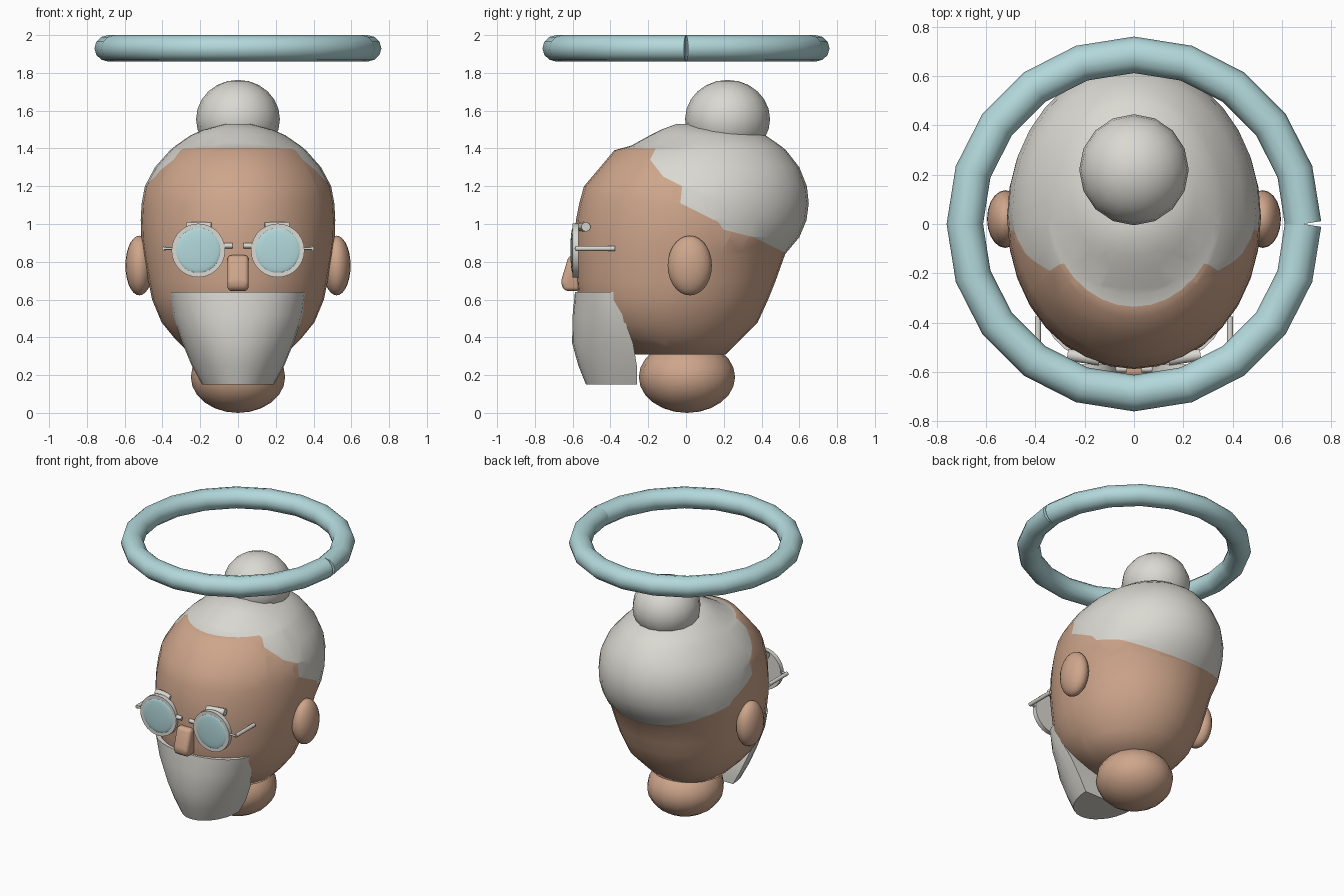
import bpy, bmesh, math
from mathutils import Vector

if "Cube" in bpy.data.objects:
    bpy.data.objects.remove(bpy.data.objects["Cube"], do_unlink=True)


def material(name, rgb):
    m = bpy.data.materials.new(name)
    m.use_nodes = True
    m.diffuse_color = (*rgb, 1)
    m.node_tree.nodes["Principled BSDF"].inputs["Base Color"].default_value = (*rgb, 1)
    return m


SKIN = material("skin", (0.62, 0.38, 0.26))
WHITE = material("off_white", (0.70, 0.69, 0.64))
BLUE = material("pale_blue", (0.45, 0.69, 0.71))


def smooth(obj, angle=50):
    bpy.ops.object.select_all(action="DESELECT")
    obj.select_set(True)
    bpy.context.view_layer.objects.active = obj
    bpy.ops.object.shade_smooth_by_angle(angle=math.radians(angle))


def finish(bm, name, *mats, angle=50):
    bmesh.ops.recalc_face_normals(bm, faces=bm.faces)
    mesh = bpy.data.meshes.new(name)
    bm.to_mesh(mesh)
    bm.free()
    obj = bpy.data.objects.new(name, mesh)
    bpy.context.collection.objects.link(obj)
    for m in mats:
        mesh.materials.append(m)
    smooth(obj, angle)
    return obj


def loft(rings):
    """Bridge closed rings of points and cap both ends."""
    bm = bmesh.new()
    rows = [[bm.verts.new(p) for p in ring] for ring in rings]
    n = len(rows[0])
    for a, b in zip(rows, rows[1:]):
        for i in range(n):
            j = (i + 1) % n
            bm.faces.new((a[i], a[j], b[j], b[i]))
    bm.faces.new(rows[0][::-1])
    bm.faces.new(rows[-1])
    return bm


def ellipsoid(name, centre, radii, mat, u=20, v=14):
    bm = bmesh.new()
    bmesh.ops.create_uvsphere(bm, u_segments=u, v_segments=v, radius=1)
    bmesh.ops.scale(bm, vec=radii, verts=bm.verts)
    bmesh.ops.translate(bm, vec=centre, verts=bm.verts)
    return finish(bm, name, mat, angle=80)


def rod(name, a, b, r, mat, segs=10):
    """Cylinder between two points."""
    a, b = Vector(a), Vector(b)
    bm = bmesh.new()
    bmesh.ops.create_cone(bm, cap_ends=True, segments=segs, radius1=r, radius2=r, depth=(b - a).length)
    bmesh.ops.rotate(bm, verts=bm.verts, matrix=(b - a).to_track_quat("Z", "Y").to_matrix())
    bmesh.ops.translate(bm, vec=(a + b) / 2, verts=bm.verts)
    return finish(bm, name, mat)


# Head with hair: height, half width, front y, back y
HEAD = [(0.31, 0.25, -0.27, 0.21), (0.40, 0.34, -0.42, 0.30), (0.48, 0.405, -0.52, 0.38),
        (0.60, 0.455, -0.57, 0.435), (0.70, 0.475, -0.58, 0.475), (0.84, 0.50, -0.588, 0.525),
        (0.93, 0.512, -0.588, 0.60), (1.02, 0.515, -0.583, 0.638), (1.11, 0.51, -0.565, 0.65),
        (1.20, 0.493, -0.54, 0.64), (1.30, 0.44, -0.455, 0.60), (1.39, 0.36, -0.38, 0.53),
        (1.415, 0.33, -0.29, 0.50), (1.47, 0.25, -0.19, 0.42), (1.50, 0.18, -0.13, 0.25),
        (1.53, 0.06, -0.05, 0.05)]
SEGS = 32
turn = [math.tau * i / SEGS for i in range(SEGS)]
bm = loft([[(w * math.cos(t), (f + b) / 2 + (b - f) / 2 * math.sin(t), z) for t in turn]
           for z, w, f, b in HEAD])

# Hairline across the side, as (y, z), cut into the surface
HAIRLINE = [(-0.9, 1.41), (-0.16, 1.40), (-0.19, 1.34), (-0.12, 1.25), (-0.02, 1.20),
            (-0.03, 1.11), (0.17, 1.01), (0.20, 0.97), (0.36, 0.93), (0.54, 0.84), (0.9, 0.82)]
for (y0, z0), (y1, z1) in zip(HAIRLINE, HAIRLINE[1:]):
    lo, hi = min(y0, y1) - 0.03, max(y0, y1) + 0.03
    near = [f for f in bm.faces if any(lo <= v.co.y <= hi for v in f.verts)
            or min(v.co.y for v in f.verts) < lo < max(v.co.y for v in f.verts)]
    geom = set(near)
    for f in near:
        geom.update(f.edges)
        geom.update(f.verts)
    bmesh.ops.bisect_plane(bm, geom=list(geom), plane_co=(0, y0, z0), plane_no=(0, z0 - z1, y1 - y0))


def in_hair(y, z):
    crossings = 0
    for (y0, z0), (y1, z1) in zip(HAIRLINE, HAIRLINE[1:]):
        if (y0 <= y) != (y1 <= y):
            crossings += z > z0 + (z1 - z0) * (y - y0) / (y1 - y0)
    return crossings % 2 == 1


for f in bm.faces:
    c = f.calc_center_median()
    f.material_index = int(in_hair(c.y, c.z))
finish(bm, "head", SKIN, WHITE)

ellipsoid("hair_bun", (0, 0.22, 1.555), (0.222, 0.225, 0.208), WHITE, 16, 12)
ellipsoid("neck", (0, 0.005, 0.19), (0.25, 0.255, 0.19), SKIN, 16, 12)

# Beard: height, half width, back y, front y
BEARD = [(0.15, 0.19, -0.26, -0.53), (0.25, 0.245, -0.26, -0.57), (0.37, 0.295, -0.28, -0.603),
         (0.52, 0.345, -0.335, -0.60), (0.64, 0.36, -0.37, -0.588)]
arc = [math.pi * i / 14 for i in range(15)]
bm = loft([[(w * math.cos(t), b + (f - b) * math.sin(t), z) for t in arc] for z, w, b, f in BEARD])
finish(bm, "beard", WHITE)

# Nose: wedge profile with rounded edges
profile = [(-0.56, 0.645), (-0.645, 0.645), (-0.664, 0.69), (-0.62, 0.835), (-0.56, 0.835)]
bm = loft([[(x, y, z) for y, z in profile] for x in (-0.056, 0.056)])
bmesh.ops.bevel(bm, geom=bm.edges[:], offset=0.022, segments=3, affect="EDGES", profile=0.5)
finish(bm, "nose", SKIN)

# Paired parts: ears, brows and spectacles
for side, s in (("left", 1), ("right", -1)):
    ellipsoid(side + "_ear", (s * 0.522, 0.02, 0.78), (0.074, 0.117, 0.158), SKIN)
    rod(side + "_eyebrow", (s * 0.14, -0.55, 0.985), (s * 0.27, -0.53, 0.985), 0.025, WHITE)
    rod(side + "_rim", (s * 0.21, -0.57, 0.86), (s * 0.21, -0.602, 0.86), 0.142, WHITE, 28)
    ellipsoid(side + "_lens", (s * 0.21, -0.60, 0.86), (0.12, 0.012, 0.12), BLUE, 24, 12)
    rod(side + "_temple", (s * 0.39, -0.585, 0.87), (s * 0.39, -0.375, 0.87), 0.013, WHITE)
    rod(side + "_hinge", (s * 0.34, -0.583, 0.87), (s * 0.392, -0.583, 0.87), 0.007, WHITE)
    rod(side + "_bridge", (s * 0.03, -0.588, 0.885), (s * 0.09, -0.588, 0.885), 0.014, WHITE)

# Halo: open twenty-sided tube whose ends meet in a thin outer notch
curve = bpy.data.curves.new("halo", "CURVE")
curve.dimensions = "3D"
curve.bevel_depth = 0.074
curve.bevel_resolution = 4
curve.use_fill_caps = True
spline = curve.splines.new("POLY")
spline.points.add(20)
for i, p in enumerate(spline.points):
    a = math.tau * i / 20
    p.co = (0.686 * math.cos(a), 0.686 * math.sin(a), 0, 1)
curve.materials.append(BLUE)
halo = bpy.data.objects.new("halo", curve)
halo.location.z = 1.93
halo.scale.z = 0.07 / 0.074
bpy.context.collection.objects.link(halo)
bpy.ops.object.select_all(action="DESELECT")
halo.select_set(True)
bpy.context.view_layer.objects.active = halo
bpy.ops.object.convert(target="MESH")
smooth(bpy.context.view_layer.objects.active)
